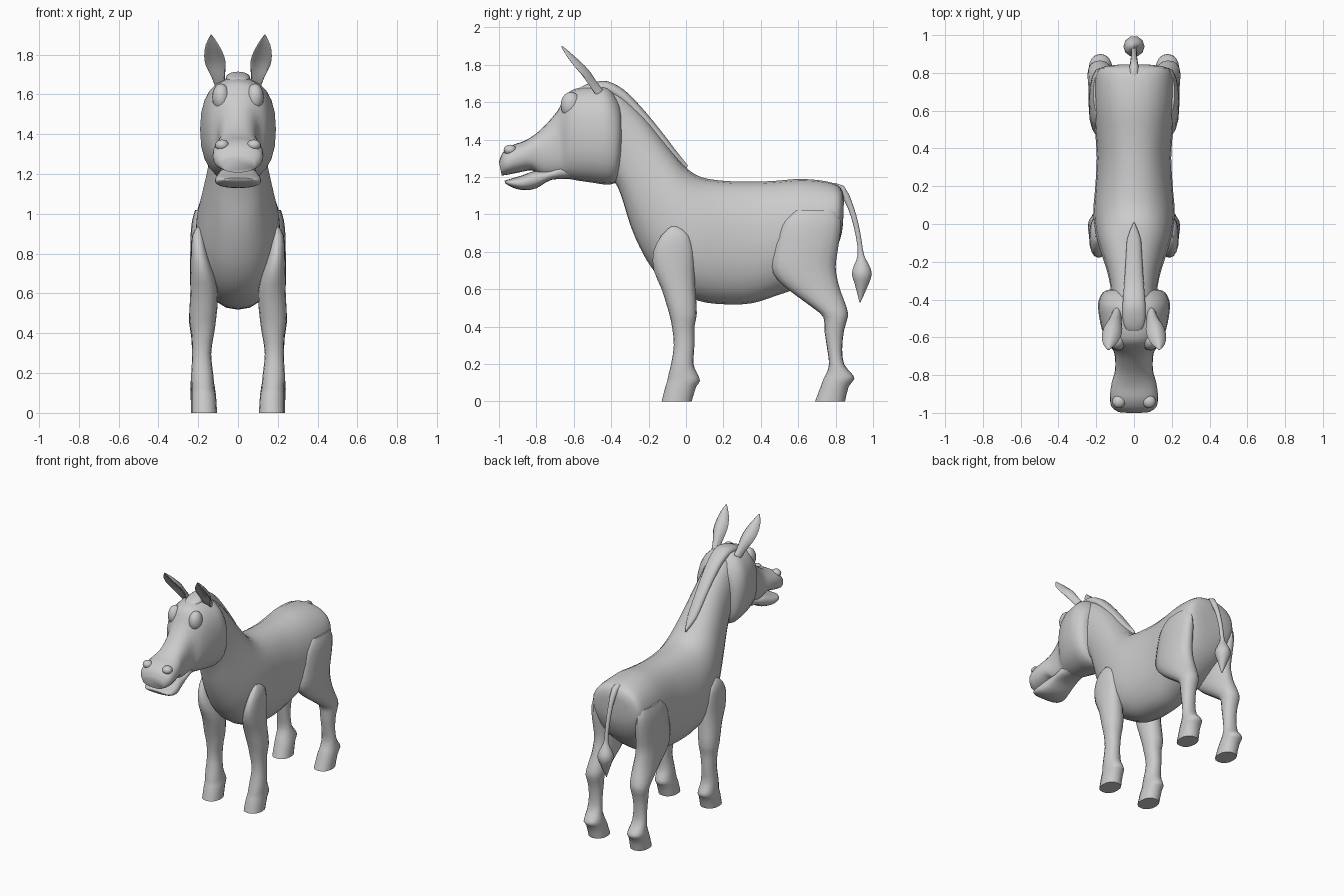
import bpy, bmesh, math
from mathutils import Vector

grey = bpy.data.materials.new("soft grey")
grey.diffuse_color = (0.6, 0.6, 0.6, 1)


def finish(name, bm, angle=50):
    bmesh.ops.recalc_face_normals(bm, faces=bm.faces)
    me = bpy.data.meshes.new(name)
    bm.to_mesh(me)
    bm.free()
    me.materials.append(grey)
    ob = bpy.data.objects.new(name, me)
    bpy.context.collection.objects.link(ob)
    bpy.ops.object.select_all(action='DESELECT')
    ob.select_set(True)
    bpy.context.view_layer.objects.active = ob
    bpy.ops.object.shade_smooth_by_angle(angle=math.radians(angle))
    return ob


def spline(rows, steps):
    """Smoothly add rows between the given rows of numbers."""
    out = []
    for i in range(len(rows) - 1):
        p0, p1, p2, p3 = (rows[max(0, min(len(rows) - 1, i + k))] for k in (-1, 0, 1, 2))
        for s in range(steps):
            t = s / steps
            out.append([b + 0.5 * t * (c - a + t * (2*a - 5*b + 4*c - d + t * (3*(b - c) + d - a)))
                        for a, b, c, d in zip(p0, p1, p2, p3)])
    out.append(list(rows[-1]))
    return out


def loft(name, rings, n=20, power=0.9, cup=None, angle=50):
    """Rings are (centre, side vector, up vector); cup bends them across."""
    bm = bmesh.new()
    loops = []
    for c, u, v in rings:
        loop = []
        for k in range(n):
            a = 2 * math.pi * k / n
            ca, sa = (math.copysign(abs(f) ** power, f) for f in (math.cos(a), math.sin(a)))
            p = Vector(c) + Vector(u) * ca + Vector(v) * sa
            if cup:
                p += Vector(cup) * (ca * ca * Vector(u).length)
            loop.append(bm.verts.new(p))
        loops.append(loop)
    for a, b in zip(loops, loops[1:]):
        for k in range(n):
            bm.faces.new((a[k], a[(k+1) % n], b[(k+1) % n], b[k]))
    bm.faces.new(loops[0])
    bm.faces.new(loops[-1])
    return finish(name, bm, angle)


def profile_loft(name, rows, power=0.9):
    """Rows: top y, top z, bottom y, bottom z, half width."""
    rings = [((0, (a+c)/2, (b+d)/2), (w, 0, 0), (0, (a-c)/2, (b-d)/2))
             for a, b, c, d, w in spline(rows, 3)]
    return loft(name, rings, 24, power)


def leg(name, rows, side):
    """Rows: z, front y, back y, inner x, outer x."""
    rings = [((side*(i+o)/2, (f+b)/2, z), ((o-i)/2, 0, 0), (0, (b-f)/2, 0))
             for z, f, b, i, o in spline(rows, 2)]
    return loft(name, rings, 16)


def blob(name, loc, size):
    bm = bmesh.new()
    bmesh.ops.create_uvsphere(bm, u_segments=16, v_segments=10, radius=1)
    for v in bm.verts:
        v.co = Vector(loc) + Vector(v.co[i] * size[i] for i in range(3))
    return finish(name, bm)


# Torso and neck
profile_loft("body", [
    (.845, 1.09, .84, .96, .09), (.825, 1.145, .825, .87, .18), (.76, 1.175, .76, .74, .21),
    (.62, 1.19, .62, .62, .215), (.48, 1.18, .48, .565, .205), (.35, 1.175, .35, .525, .197),
    (.20, 1.18, .20, .52, .205), (.08, 1.2, .06, .54, .215), (0, 1.25, -.08, .61, .205),
    (-.06, 1.32, -.18, .71, .185), (-.14, 1.42, -.25, .83, .16), (-.22, 1.52, -.30, .95, .14),
    (-.32, 1.62, -.34, 1.08, .125), (-.40, 1.67, -.38, 1.17, .12), (-.48, 1.66, -.45, 1.2, .10)])

# Head with upper muzzle, then the lower jaw below the mouth slit
profile_loft("head", [
    (-.345, 1.52, -.345, 1.28, .12), (-.355, 1.6, -.37, 1.18, .165), (-.42, 1.68, -.42, 1.16, .19),
    (-.50, 1.685, -.50, 1.17, .183), (-.58, 1.675, -.57, 1.18, .165), (-.635, 1.645, -.63, 1.19, .14),
    (-.69, 1.55, -.67, 1.19, .105), (-.78, 1.45, -.76, 1.195, .1), (-.86, 1.395, -.82, 1.235, .118),
    (-.93, 1.37, -.89, 1.225, .127), (-.98, 1.33, -.95, 1.213, .12), (-1.0, 1.28, -.985, 1.208, .085)], .85)
profile_loft("lower_jaw", [
    (-.62, 1.3, -.62, 1.19, .08), (-.72, 1.24, -.72, 1.185, .09), (-.80, 1.235, -.80, 1.14, .1),
    (-.88, 1.208, -.87, 1.13, .115), (-.94, 1.19, -.93, 1.145, .108), (-.97, 1.18, -.965, 1.165, .07)], .8)

# Mane lying along the neck
profile_loft("mane", [
    (.01, 1.262, 0, 1.24, .004), (-.06, 1.35, -.09, 1.31, .035), (-.14, 1.455, -.17, 1.40, .042),
    (-.24, 1.575, -.27, 1.52, .048), (-.33, 1.665, -.35, 1.6, .054), (-.42, 1.712, -.42, 1.64, .06),
    (-.50, 1.705, -.50, 1.65, .06), (-.555, 1.685, -.555, 1.65, .045), (-.575, 1.668, -.575, 1.655, .015)])

FRONT = [(0, -.13, .03, .105, .235), (.08, -.11, .055, .11, .235), (.11, -.1, .075, .115, .235),
         (.15, -.092, .06, .12, .235), (.2, -.08, .04, .125, .235), (.3, -.065, .045, .135, .23),
         (.4, -.075, .045, .12, .235), (.47, -.09, .058, .11, .245), (.6, -.13, .05, .1, .24),
         (.7, -.172, .045, .12, .238), (.8, -.175, .04, .15, .237), (.89, -.13, .015, .17, .23),
         (.935, -.08, -.04, .185, .205)]
HIND = [(0, .69, .85, .105, .235), (.08, .72, .87, .11, .238), (.12, .735, .9, .115, .24),
        (.15, .75, .885, .12, .238), (.2, .765, .845, .13, .235), (.28, .755, .835, .135, .23),
        (.38, .74, .845, .13, .235), (.45, .735, .865, .12, .245), (.5, .68, .86, .11, .245),
        (.58, .57, .83, .1, .24), (.65, .49, .81, .1, .24), (.72, .455, .8, .1, .24),
        (.8, .465, .81, .11, .24), (.9, .49, .825, .12, .238), (.97, .52, .825, .13, .23),
        (1.02, .58, .8, .15, .215)]

for side, label in ((1, "left"), (-1, "right")):
    leg("front_leg_" + label, FRONT, side)
    leg("hind_leg_" + label, HIND, side)
    # Leaf shaped cupped ear: y, z, x centre, half width, half thickness
    ear = spline([(-.46, 1.65, .09, .026, .024), (-.495, 1.70, .1, .034, .022), (-.53, 1.76, .112, .05, .018),
                  (-.575, 1.81, .12, .05, .014), (-.625, 1.86, .13, .032, .01), (-.665, 1.9, .135, .003, .003)], 2)
    loft("ear_" + label, [((side*x, y, z), (w, 0, 0), (0, t*.7, t*.7)) for y, z, x, w, t in ear],
         14, 1, (0, -.45, -.3))
    # Brow and nostril swellings
    blob("brow_" + label, (side*.085, -.615, 1.585), (.045, .055, .07))
    blob("nostril_" + label, (side*.08, -.94, 1.345), (.035, .035, .028))

# Tail: y, z, radius, ending in a tuft
tail = spline([(.77, 1.14, .028), (.83, 1.135, .024), (.88, 1.04, .017), (.91, .94, .015),
               (.927, .85, .014), (.935, .78, .018), (.938, .73, .042), (.94, .68, .056),
               (.938, .62, .036), (.93, .53, .003)], 2)
rings = []
for i, (y, z, r) in enumerate(tail):
    a, b = tail[max(0, i-1)], tail[min(len(tail)-1, i+1)]
    d = Vector((0, b[0]-a[0], b[1]-a[1])).normalized()
    rings.append(((0, y, z), (r, 0, 0), Vector((0, -d.z, d.y)) * r))
loft("tail", rings, 10, 1)
